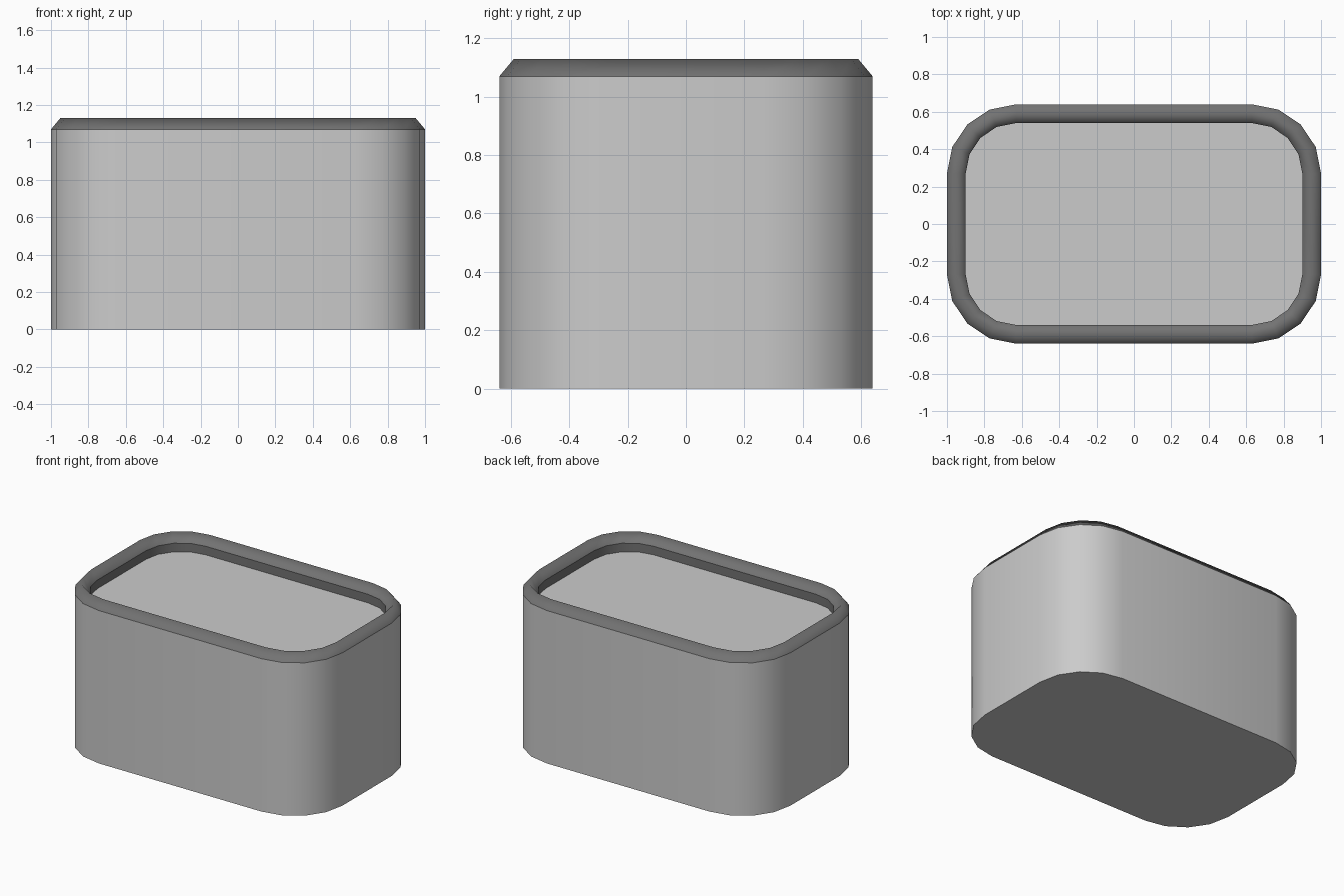
import bpy, bmesh
from math import cos, sin, pi

if "Cube" in bpy.data.objects:
    bpy.data.objects.remove(bpy.data.objects["Cube"])

HX, HY, R, SEG = 1.0, 0.64, 0.37, 4


def outline(bm, inset, z):
    """Rounded rectangle ring, inset from the outer wall."""
    ring = []
    r = R - inset
    for q, (sx, sy) in enumerate(((1, 1), (-1, 1), (-1, -1), (1, -1))):
        for i in range(SEG + 1):
            a = (q + i / SEG) * pi / 2
            ring.append(bm.verts.new((sx * (HX - R) + r * cos(a),
                                      sy * (HY - R) + r * sin(a), z)))
    return ring


def loft(name, profile, sharp=(), cap_start=False, cap_end=False, grey=None):
    """Skin rings given as (inset, z); rings listed in sharp get hard edges."""
    bm = bmesh.new()
    rings = [outline(bm, i, z) for i, z in profile]
    n = len(rings[0])
    for a, b in zip(rings, rings[1:]):
        for k in range(n):
            j = (k + 1) % n
            bm.faces.new((a[k], a[j], b[j], b[k])).smooth = True
    if cap_start:
        bm.faces.new(rings[0][::-1])
    if cap_end:
        bm.faces.new(rings[-1])
    for s in sharp:
        ring = rings[s]
        for k in range(n):
            e = bm.edges.get((ring[k], ring[(k + 1) % n]))
            if e:
                e.smooth = False
    mesh = bpy.data.meshes.new(name)
    bm.to_mesh(mesh)
    bm.free()
    obj = bpy.data.objects.new(name, mesh)
    bpy.context.collection.objects.link(obj)
    if grey is not None:
        mat = bpy.data.materials.new(name + "_dark")
        mat.diffuse_color = (grey, grey, grey, 1)
        mat.use_nodes = True
        mat.node_tree.nodes["Principled BSDF"].inputs["Base Color"].default_value = mat.diffuse_color
        mesh.materials.append(mat)
    return obj


# Straight-sided container with a flat base
loft("container_wall", [(0, 0), (0, 1.07)], sharp=(0,), cap_start=True)

# Dark ridged rim, dropping to a short inner wall
loft("rim", [(0, 1.07), (0.05, 1.13), (0.10, 1.07), (0.10, 1.01)],
     sharp=(2,), grey=0.17)

# Recessed flat top
loft("recessed_top", [(0.10, 1.01)], cap_end=True)
